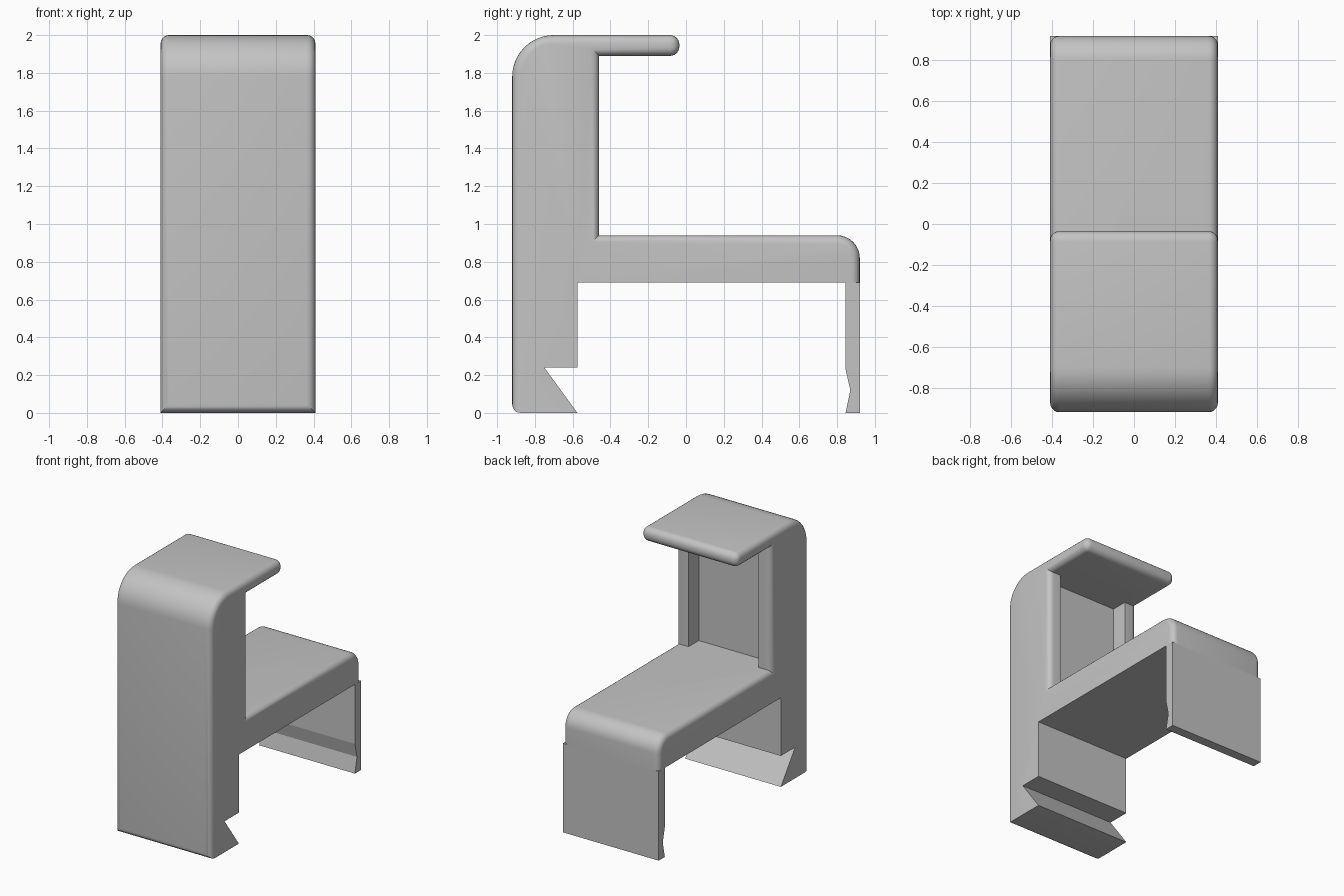
import bpy, bmesh, math

cube = bpy.data.objects.get("Cube")
if cube:
    bpy.data.objects.remove(cube, do_unlink=True)

HALF = 0.41          # half width
FILLET = 0.045       # soft edge radius
RIM, SHELF, LEDGE = -0.46, 0.94, 1.89

grey = bpy.data.materials.new("plain_grey")
grey.use_nodes = True
grey.diffuse_color = (0.55, 0.55, 0.55, 1)
grey.node_tree.nodes["Principled BSDF"].inputs["Base Color"].default_value = (0.55, 0.55, 0.55, 1)


def arc(cy, cz, r, start, end, steps):
    """Points of a rounded profile corner, angles in degrees."""
    angles = [math.radians(start + (end - start) * i / steps) for i in range(steps + 1)]
    return [(cy + r * math.cos(a), cz + r * math.sin(a)) for a in angles]


def extrude_profile(name, profile, half, soften=None):
    """Extrude a (y, z) profile across x and round the edges chosen by soften."""
    bm = bmesh.new()
    base = bm.faces.new([bm.verts.new((-half, y, z)) for y, z in profile])
    new = bmesh.ops.extrude_face_region(bm, geom=[base])["geom"]
    bmesh.ops.translate(bm, vec=(2 * half, 0, 0),
                        verts=[v for v in new if isinstance(v, bmesh.types.BMVert)])
    bmesh.ops.recalc_face_normals(bm, faces=bm.faces)
    if soften:
        bmesh.ops.bevel(bm, geom=[e for e in bm.edges if soften(e)], offset=FILLET,
                        offset_type='OFFSET', segments=5, profile=0.5,
                        affect='EDGES', clamp_overlap=False)
    mesh = bpy.data.meshes.new(name)
    bm.to_mesh(mesh)
    bm.free()
    mesh.materials.append(grey)
    obj = bpy.data.objects.new(name, mesh)
    bpy.context.collection.objects.link(obj)
    return obj


# Main body: front post, top ledge and shelf, with a notch at the foot
outline = [(-0.92, 0)]
outline += arc(-0.70, 1.78, 0.22, 180, 90, 12)
outline += arc(-0.085, 1.95, 0.05, 90, 0, 6)
outline += arc(-0.085, LEDGE + 0.05, 0.05, 0, -90, 6)
outline += [(RIM, LEDGE), (RIM, SHELF)]
outline += arc(0.80, SHELF - 0.12, 0.12, 90, 0, 8)
soft_count = len(outline) + 1
outline += [(0.92, 0.69), (-0.575, 0.69), (-0.575, 0.24), (-0.75, 0.24), (-0.575, 0)]
soft_points = {(round(y, 4), round(z, 4)) for y, z in outline[:soft_count]}


def is_soft(edge):
    a, b = (v.co for v in edge.verts)
    if abs(a.x - b.x) > 0.1:
        return a.y < -0.9 and a.z < 0.01          # front toe edge
    ends = [(round(p.y, 4), round(p.z, 4)) for p in (a, b)]
    return all(any(math.dist(p, q) < 0.001 for q in soft_points) for p in ends)


body = extrude_profile("post_and_shelf", outline, HALF, is_soft)

# Shallow pocket in the rear of the post
pocket = extrude_profile("pocket_cutter", [(RIM - 0.125, SHELF), (RIM + 0.08, SHELF),
                                           (RIM + 0.08, LEDGE), (RIM - 0.125, LEDGE)], 0.3)
pocket.hide_render = True
pocket.hide_set(True)
cut = body.modifiers.new("pocket", 'BOOLEAN')
cut.operation, cut.solver, cut.object = 'DIFFERENCE', 'EXACT', pocket
bpy.context.view_layer.objects.active = body
body.select_set(True)
bpy.ops.object.modifier_apply(modifier=cut.name)
bpy.data.objects.remove(pocket, do_unlink=True)

# Thin rear leg with a small inner groove
leg = extrude_profile("rear_leg", [(0.845, 0), (0.92, 0), (0.92, 0.69), (0.845, 0.69),
                                   (0.845, 0.23), (0.87, 0.12)], HALF)

bpy.ops.object.select_all(action='DESELECT')
body.select_set(True)
bpy.context.view_layer.objects.active = body
bpy.ops.object.shade_smooth_by_angle(angle=math.radians(30))
